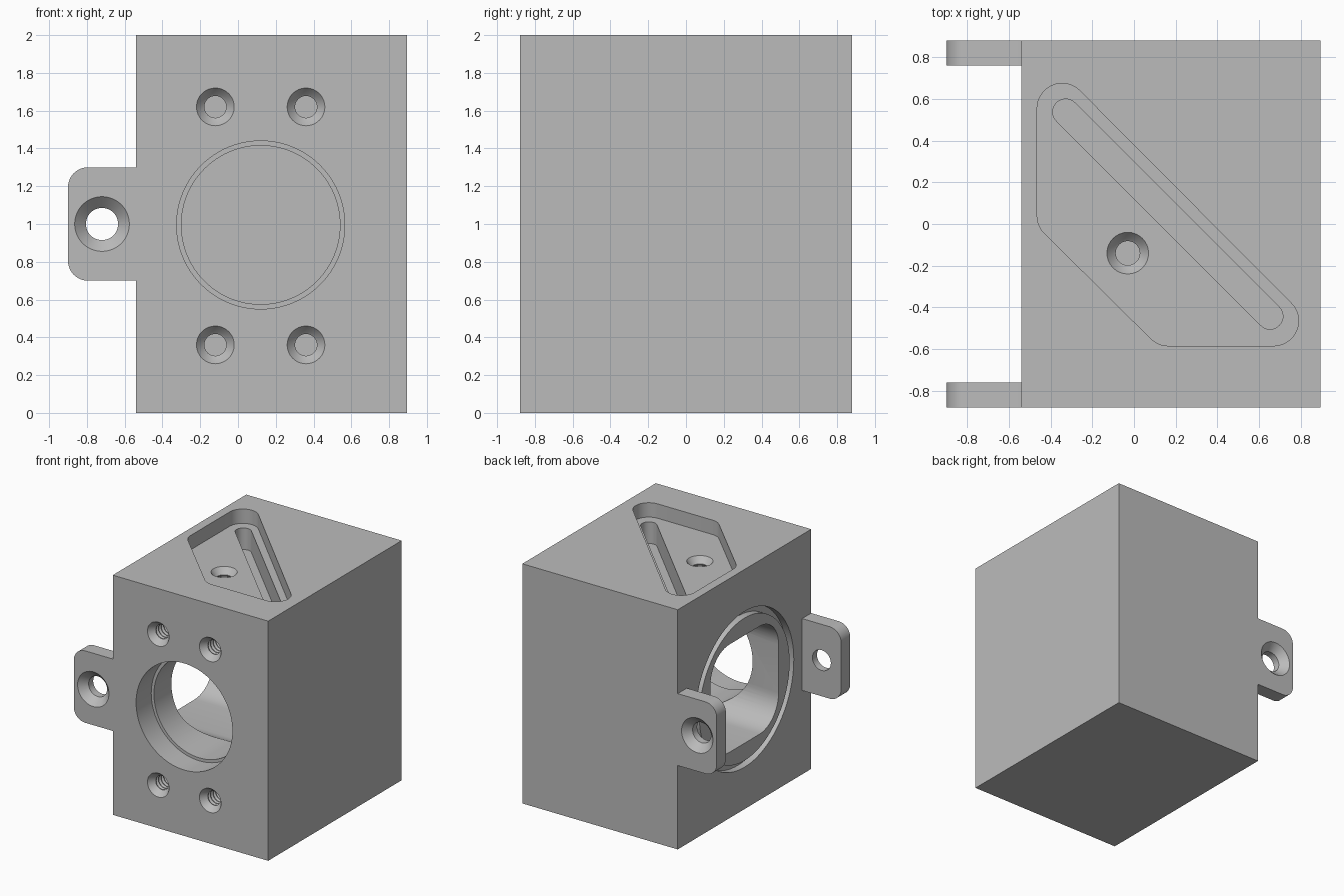
import bpy, bmesh, math
from mathutils import Vector
from mathutils.geometry import convex_hull_2d

if "Cube" in bpy.data.objects:
    bpy.data.objects.remove(bpy.data.objects["Cube"])

grey = bpy.data.materials.new("machined_grey")
grey.use_nodes = True
grey.diffuse_color = (0.5, 0.5, 0.5, 1)
grey.node_tree.nodes["Principled BSDF"].inputs["Base Color"].default_value = (0.5, 0.5, 0.5, 1)


def finish(name, bm):
    bmesh.ops.recalc_face_normals(bm, faces=bm.faces)
    mesh = bpy.data.meshes.new(name)
    bm.to_mesh(mesh)
    bm.free()
    mesh.materials.append(grey)
    obj = bpy.data.objects.new(name, mesh)
    bpy.context.collection.objects.link(obj)
    return obj


def skin(name, rings):
    """Closed solid through a row of matching point loops."""
    bm = bmesh.new()
    loops = [[bm.verts.new(p) for p in ring] for ring in rings]
    n = len(loops[0])
    for a, b in zip(loops, loops[1:]):
        for i in range(n):
            j = (i + 1) % n
            bm.faces.new((a[i], a[j], b[j], b[i]))
    bm.faces.new(loops[0])
    bm.faces.new(loops[-1])
    return finish(name, bm)


def rounded(circles, n=48):
    """Outline wrapped around circles given as (u, v, radius)."""
    pts = []
    for u, v, r in circles:
        for i in range(n if r else 1):
            a = math.tau * i / n
            pts.append(Vector((u + r * math.cos(a), v + r * math.sin(a))))
    return [pts[i] for i in convex_hull_2d(pts)]


def prism(name, outline, axis, start, end):
    place = {"X": lambda u, v, w: (w, u, v),
             "Y": lambda u, v, w: (u, w, v),
             "Z": lambda u, v, w: (u, v, w)}[axis]
    return skin(name, [[place(u, v, w) for u, v in outline] for w in (start, end)])


def lathe(name, origin, inward, profile, n=48):
    """Turned solid; profile holds (radius, depth along inward)."""
    turn = Vector(inward).to_track_quat("Z", "Y")
    rings = []
    for r, d in profile:
        rings.append([Vector(origin) + turn @ Vector((r * math.cos(math.tau * i / n),
                                                      r * math.sin(math.tau * i / n), d))
                      for i in range(n)])
    return skin(name, rings)


def cut(target, cutter):
    cutter.hide_render = True
    mod = target.modifiers.new("cut", "BOOLEAN")
    mod.operation = "DIFFERENCE"
    mod.solver = "EXACT"
    mod.object = cutter
    bpy.context.view_layer.objects.active = target
    bpy.ops.object.modifier_apply(modifier=mod.name)
    bpy.data.objects.remove(cutter)


def threaded_hole(target, origin, inward):
    # countersink followed by thread ridges
    profile = [(0.12, -0.02), (0.1, 0), (0.07, 0.04)]
    for i in range(7):
        d = 0.05 + i * 0.034
        profile += [(0.058, d), (0.058, d + 0.006), (0.073, d + 0.018), (0.073, d + 0.022)]
    profile.append((0.058, 0.3))
    cut(target, lathe("hole_cutter", origin, inward, profile, 32))


# Main block
left, right, half_depth, height = -0.54, 0.895, 0.88, 2.0
corners = [(left, -half_depth), (right, -half_depth), (right, half_depth), (left, half_depth)]
block = prism("block", corners, "Z", 0, height)

# Side tunnel with rounded corners
tunnel = rounded([(y, 1 + z, 0.25) for y in (-0.2, 0.2) for z in (-0.2, 0.2)])
cut(block, prism("tunnel_cutter", tunnel, "X", left - 0.1, 0.55))

# Stepped front bore
cut(block, lathe("bore_cutter", (0.12, -half_depth, 0.995), (0, 1, 0),
                 [(0.445, -0.05), (0.445, 0.2), (0.42, 0.2), (0.42, 1.333)], 96))

# Ring groove around the tunnel mouth
groove = lathe("groove_cutter", (left, 0, 1), (1, 0, 0), [(0.65, -0.05), (0.65, 0.06)], 96)
cut(groove, lathe("groove_core", (left, 0, 1), (1, 0, 0), [(0.595, -0.1), (0.595, 0.1)], 96))
cut(block, groove)

# Top pocket and the diagonal slot in its floor
pocket_floor = 1.88
pocket = rounded([(-0.345, 0.555, 0.12), (0.67, -0.465, 0.12),
                  (0.165, -0.465, 0.12), (-0.345, 0.04, 0.12)])
cut(block, prism("pocket_cutter", pocket, "Z", pocket_floor, height + 0.1))
slot = rounded([(-0.328, 0.538, 0.062), (0.653, -0.443, 0.062)])
cut(block, prism("slot_cutter", slot, "Z", 1.7, 1.95))

# Threaded holes
for x in (-0.12, 0.36):
    for z in (0.36, 1.62):
        threaded_hole(block, (x, -half_depth, z), (0, 1, 0))
threaded_hole(block, (-0.03, -0.14, pocket_floor), (0, 0, -1))

# Mounting tabs, countersunk on their outer faces
tab_outline = rounded([(-0.795, 0.805, 0.105), (-0.795, 1.195, 0.105),
                       (left, 0.7, 0), (left, 1.3, 0)])
tabs = []
for name, side in (("front_tab", -1), ("back_tab", 1)):
    tab = prism(name, tab_outline, "Y", side * half_depth, side * 0.76)
    cut(tab, lathe("screw_cutter", (-0.72, side * half_depth, 1), (0, -side, 0),
                   [(0.165, -0.02), (0.145, 0), (0.085, 0.06), (0.085, 0.2)]))
    tabs.append(tab)

# Smooth curved walls, keep machined edges sharp
for obj in [block] + tabs:
    bpy.ops.object.select_all(action="DESELECT")
    obj.select_set(True)
    bpy.context.view_layer.objects.active = obj
    bpy.ops.object.shade_smooth_by_angle(angle=math.radians(25))
